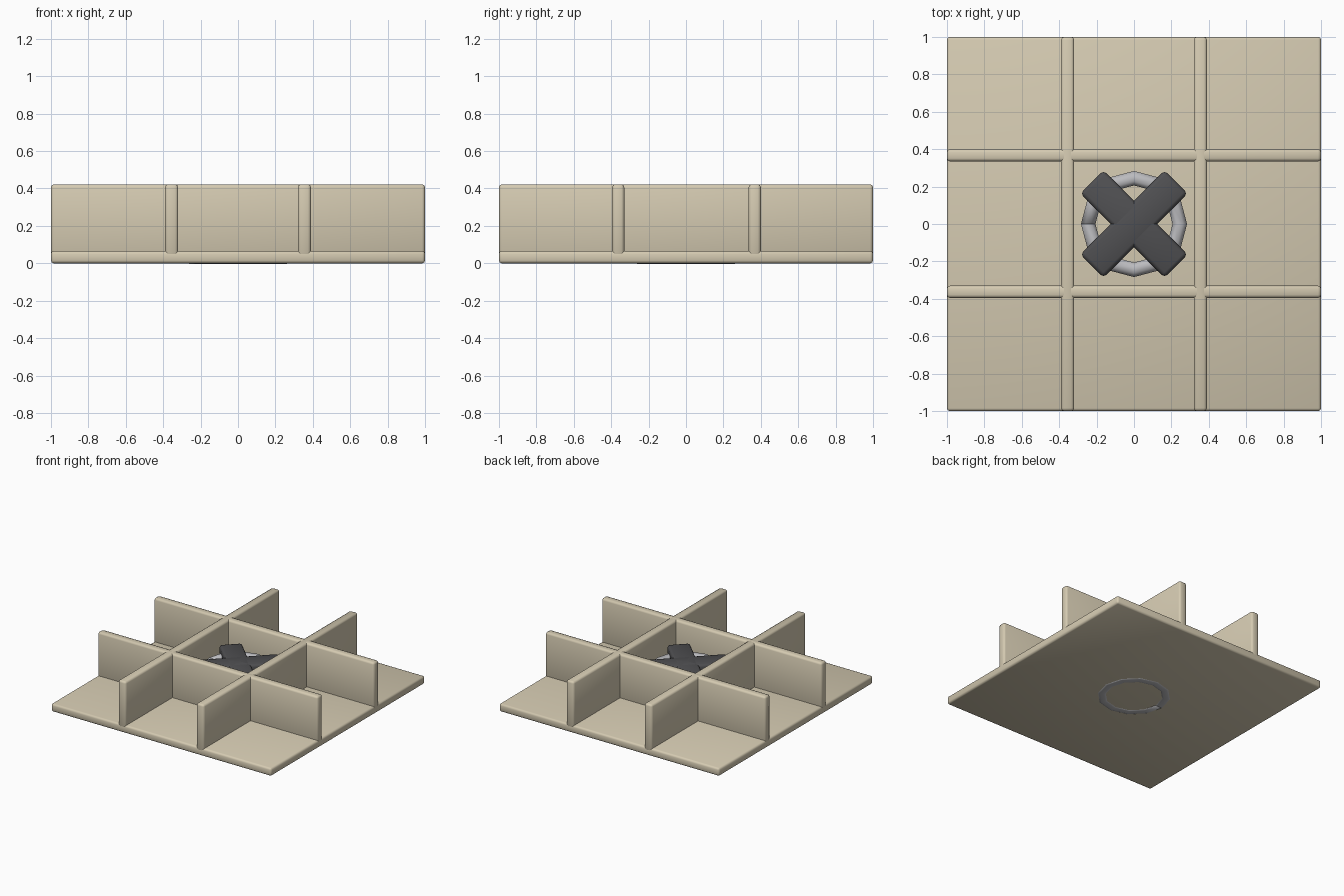
import bpy, bmesh, math
from mathutils import Matrix, Vector

if "Cube" in bpy.data.objects:
    bpy.data.objects.remove(bpy.data.objects["Cube"])


def material(name, rgb):
    m = bpy.data.materials.new(name)
    m.diffuse_color = (*rgb, 1)
    m.use_nodes = True
    m.node_tree.nodes["Principled BSDF"].inputs["Base Color"].default_value = m.diffuse_color
    return m


BEIGE = material("beige", (0.66, 0.59, 0.44))
DARK = material("dark_grey", (0.08, 0.08, 0.085))
LIGHT = material("light_grey", (0.5, 0.5, 0.52))


def finish(name, bm, mat):
    bmesh.ops.recalc_face_normals(bm, faces=bm.faces[:])
    for f in bm.faces:
        f.smooth = True
    me = bpy.data.meshes.new(name)
    bm.to_mesh(me)
    bm.free()
    me.materials.append(mat)
    ob = bpy.data.objects.new(name, me)
    bpy.context.collection.objects.link(ob)
    return ob


def block(name, lo, hi, mat, bevel, turn=0.0):
    lo, hi = Vector(lo), Vector(hi)
    bm = bmesh.new()
    bmesh.ops.create_cube(bm, size=1)
    mtx = (Matrix.Rotation(turn, 4, 'Z') @ Matrix.Translation((lo + hi) / 2)
           @ Matrix.Diagonal((*(hi - lo), 1)))
    bmesh.ops.transform(bm, matrix=mtx, verts=bm.verts[:])
    ob = finish(name, bm, mat)
    mod = ob.modifiers.new("soft_edges", 'BEVEL')
    mod.width = bevel
    mod.segments = 2
    return ob


# Square base plate
block("base_plate", (-1, -1, 0), (1, 1, 0.065), BEIGE, 0.015)

# Four crossing divider walls
for side, x0, x1 in (("left", -0.39, -0.32), ("right", 0.32, 0.39)):
    block(side + "_divider", (x0, -1, 0.03), (x1, 1, 0.422), BEIGE, 0.016)
for side, y0, y1 in (("front", -0.395, -0.33), ("back", 0.335, 0.40)):
    block(side + "_divider", (-1, y0, 0.03), (1, y1, 0.422), BEIGE, 0.016)

# Coil spring: flat bottom turn, rising turns, flat top turn
SEG, SIDES, R, TUBE = 12, 8, 0.245, 0.042
TURNS = 4
bm = bmesh.new()
rings = []
for i in range(SEG * TURNS + 1):
    t = i / SEG
    a = math.tau * t + math.pi
    z = 0.018 + 0.202 * min(max((t - 1) / 2, 0), 1)
    ring = []
    for j in range(SIDES):
        b = math.tau * (j + 0.5) / SIDES
        r = R + TUBE * math.cos(b)
        h = max(z + TUBE * math.sin(b), -0.003)
        ring.append(bm.verts.new((r * math.cos(a), r * math.sin(a), h)))
    rings.append(ring)
for p, q in zip(rings, rings[1:]):
    for j in range(SIDES):
        k = (j + 1) % SIDES
        bm.faces.new((p[j], p[k], q[k], q[j]))
bm.faces.new(rings[0])
bm.faces.new(rings[-1])
finish("coil_spring", bm, LIGHT)

# Dark cross bars resting over the spring
for n, turn in (("first", math.pi / 4), ("second", -math.pi / 4)):
    block(n + "_cross_bar", (-0.318, -0.087, 0.215), (0.318, 0.087, 0.30),
          DARK, 0.02, turn)
